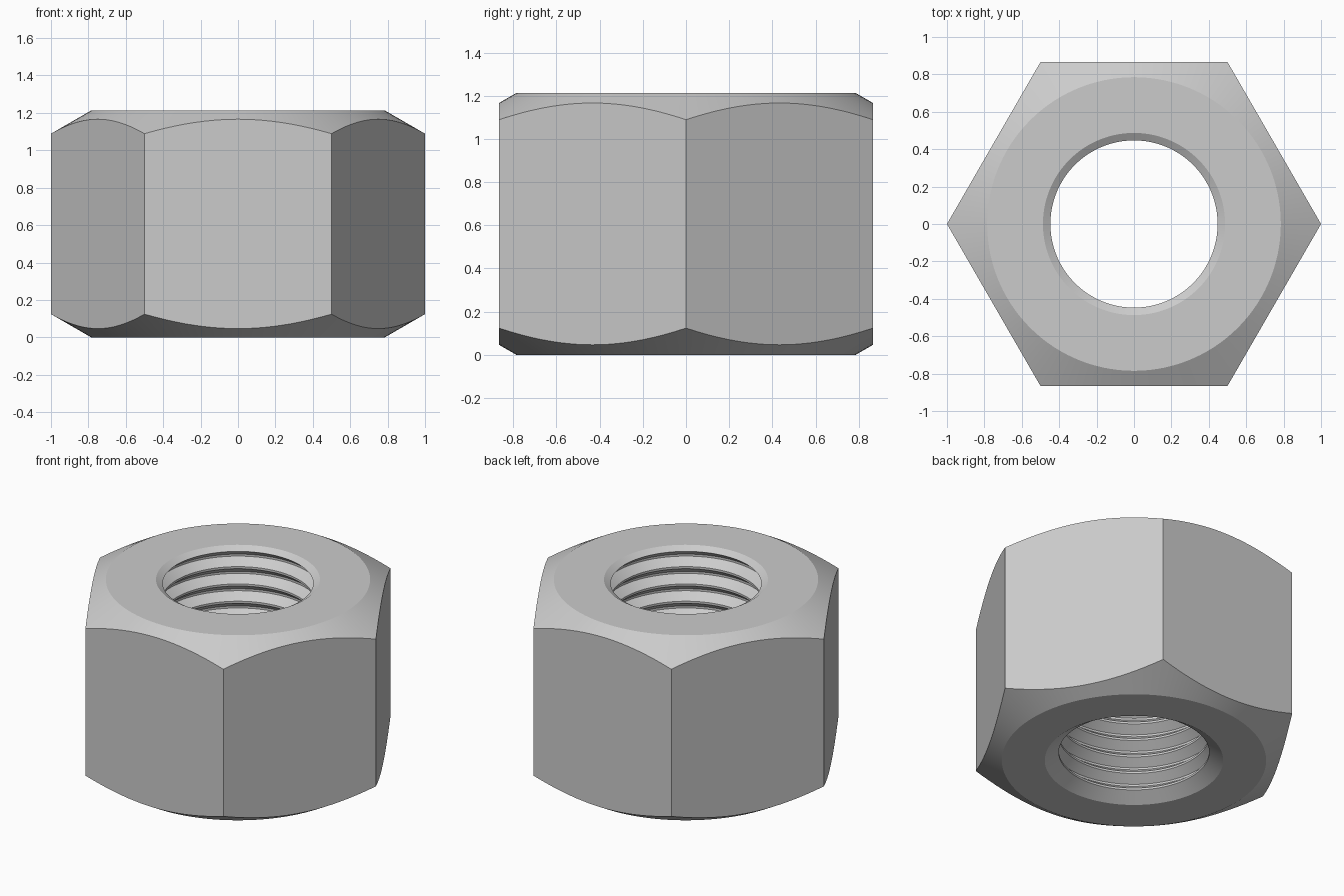
import bpy
import bmesh
import math

cube = bpy.data.objects.get("Cube")
if cube:
    bpy.data.objects.remove(cube, do_unlink=True)

HEIGHT = 1.213
FACE_R = 0.785                    # flat washer face
APOTHEM = math.sqrt(3) / 2        # hexagon with corners at radius 1
BEVEL = math.tan(math.radians(30))
BORE_R = 0.447
TOP_SINK, BOTTOM_SINK = (0.487, 0.025), (0.53, 0.055)   # radius, depth
GROOVES, GROOVE_DEPTH = 10, 0.055
SEGMENTS = 120


def bore_profile():
    """Radius and height down the bore: countersinks and ring grooves."""
    z_top = HEIGHT - TOP_SINK[1]
    pitch = (z_top - BOTTOM_SINK[1]) / GROOVES
    points = [(TOP_SINK[0], HEIGHT), (BORE_R, z_top)]
    for i in range(GROOVES):
        z = z_top - i * pitch
        root = BORE_R + GROOVE_DEPTH
        points += [(root, z - pitch * 0.38), (root, z - pitch * 0.5),
                   (BORE_R, z - pitch * 0.88), (BORE_R, z - pitch)]
    points.append((BOTTOM_SINK[0], 0))
    return points


def hex_radius(angle):
    sixth = math.pi / 3
    return APOTHEM / math.cos(angle % sixth - sixth / 2)


def column(angle):
    """Closed section: hex wall, conical bevels, washer faces and bore."""
    r = hex_radius(angle)
    drop = (r - FACE_R) * BEVEL
    return [(r, drop), (r, HEIGHT - drop), (FACE_R, HEIGHT),
            *bore_profile(), (FACE_R, 0)]


# Sweep the section around the axis
bm = bmesh.new()
columns = []
for i in range(SEGMENTS):
    a = 2 * math.pi * i / SEGMENTS
    columns.append([bm.verts.new((r * math.cos(a), r * math.sin(a), z))
                    for r, z in column(a)])
for i, here in enumerate(columns):
    there = columns[(i + 1) % SEGMENTS]
    for j in range(len(here)):
        k = (j + 1) % len(here)
        bm.faces.new((here[j], there[j], there[k], here[k]))
bmesh.ops.recalc_face_normals(bm, faces=bm.faces)

mesh = bpy.data.meshes.new("hex_nut")
bm.to_mesh(mesh)
bm.free()
nut = bpy.data.objects.new("hex_nut", mesh)
bpy.context.collection.objects.link(nut)

# Plain grey metal
grey = bpy.data.materials.new("light_grey")
grey.use_nodes = True
colour = (0.6, 0.6, 0.6, 1)
grey.diffuse_color = colour
grey.node_tree.nodes["Principled BSDF"].inputs["Base Color"].default_value = colour
mesh.materials.append(grey)

# Smooth round surfaces, crisp edges
bpy.ops.object.select_all(action='DESELECT')
nut.select_set(True)
bpy.context.view_layer.objects.active = nut
bpy.ops.object.shade_smooth_by_angle(angle=math.radians(25))
